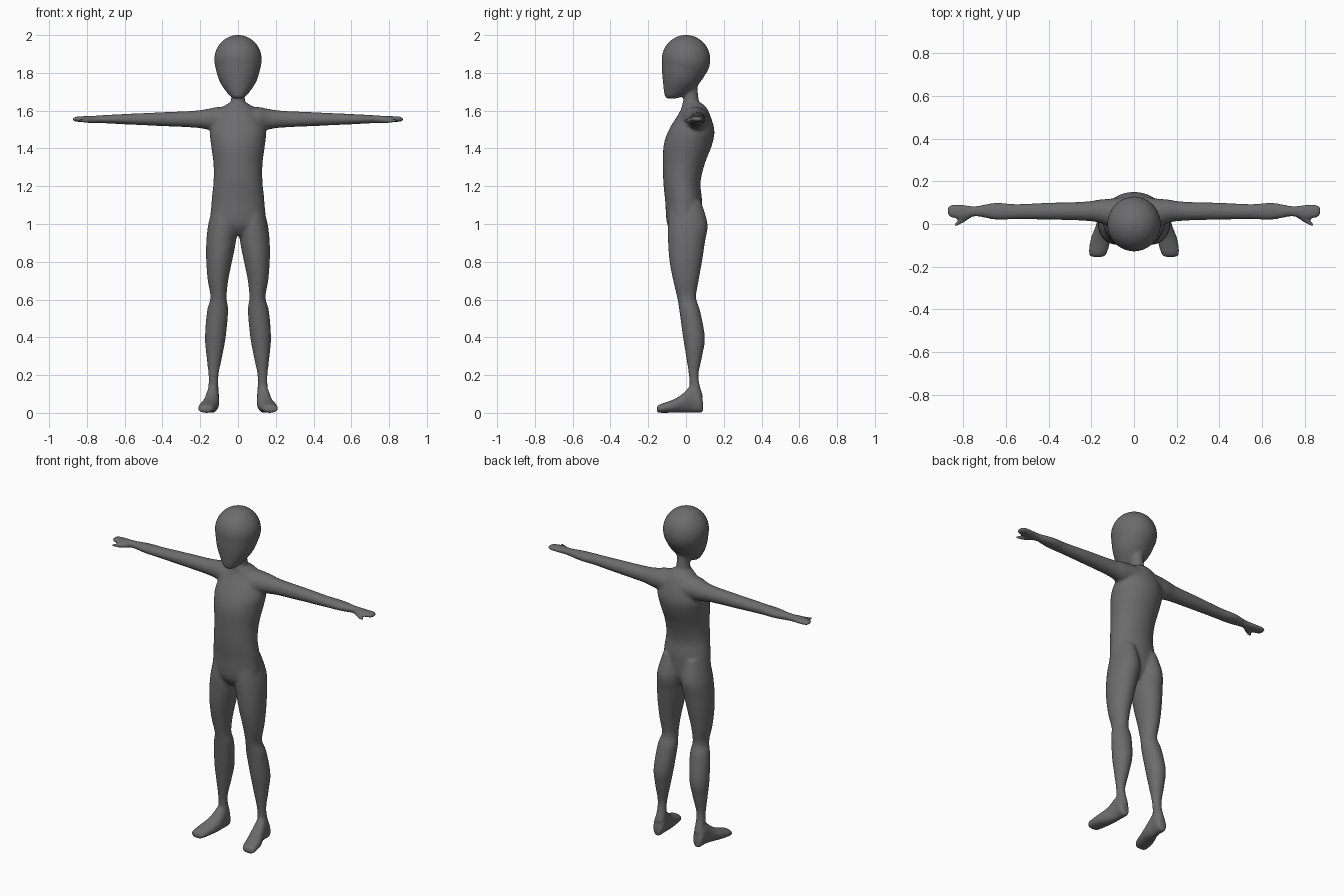
import bpy
import bmesh
from math import cos, sin, pi
from mathutils import Matrix, Vector

if "Cube" in bpy.data.objects:
    bpy.data.objects.remove(bpy.data.objects["Cube"])

SEGMENTS = 32
STEPS = 6
ARM_HEIGHT = 1.555


def spline(before, start, end, after, t):
    """Smooth in-between ring, blended value by value."""
    return [b + (c - a) * t / 2 + (a - 2.5 * b + 2 * c - d / 2) * t ** 2
            + (1.5 * (b - c) + (d - a) / 2) * t ** 3
            for a, b, c, d in zip(before, start, end, after)]


def refine(rings):
    """Add smooth rings between the given ones."""
    padded = [rings[0]] + rings + [rings[-1]]
    fine = []
    for group in zip(padded, padded[1:], padded[2:], padded[3:]):
        fine += [spline(*group, step / STEPS) for step in range(STEPS)]
    return fine + [rings[-1]]


def loft(bm, axis, rings, side=1):
    """Skin oval rings: position on the axis, then centre and radius on the other two axes."""
    first, second = [i for i in range(3) if i != axis]
    loops = []
    for position, centre_a, radius_a, centre_b, radius_b in refine(rings):
        loop = []
        for i in range(SEGMENTS):
            angle = 2 * pi * i / SEGMENTS
            point = Vector()
            point[axis] = position
            point[first] = centre_a + radius_a * cos(angle)
            point[second] = centre_b + radius_b * sin(angle)
            point.x *= side
            loop.append(bm.verts.new(point))
        loops.append(loop)
    for low, high in zip(loops, loops[1:]):
        for i in range(SEGMENTS):
            j = (i + 1) % SEGMENTS
            bm.faces.new((low[i], low[j], high[j], high[i]))
    bm.faces.new(loops[0])
    bm.faces.new(loops[-1])


def upright(rows):
    """Rings from height, x centre, half width, front and back."""
    return [(z, x, width, (front + back) / 2, (back - front) / 2)
            for z, x, width, front, back in rows]


def sideways(rows, height):
    """Rings from x, y centre, half depth and half thickness at one height."""
    return [(x, y, depth, height, thick) for x, y, depth, thick in rows]


def grounded(rows):
    """Rings from y, x centre, half width and top, resting on the floor."""
    return [(y, x, width, top / 2, top / 2) for y, x, width, top in rows]


# Trunk, neck and jaw profiles
torso = upright([
    (.94, 0, .06, -.06, .05), (1, 0, .14, -.1, .08), (1.12, 0, .14, -.11, .085),
    (1.22, 0, .13, -.12, .077), (1.32, 0, .13, -.122, .1),
    (1.42, 0, .143, -.118, .138), (1.5, 0, .147, -.09, .15),
    (1.6, 0, .1, -.03, .118), (1.64, 0, .05, -.02, .085)])
neck = upright([
    (1.56, 0, .07, -.03, .1), (1.66, 0, .037, -.014, .067), (1.78, 0, .037, -.014, .062)])
jaw = upright([
    (1.664, 0, .02, -.1, -.06), (1.672, 0, .036, -.11, -.025), (1.7, 0, .062, -.117, .025),
    (1.75, 0, .095, -.122, .075), (1.8, 0, .113, -.127, .106), (1.87, 0, .126, -.128, .129)])

# Limb profiles of the left side
leg = upright([
    (.09, .13, .03, .02, .09), (.19, .13, .026, .016, .066), (.3, .125, .042, 0, .086),
    (.4, .12, .055, -.016, .1), (.54, .108, .056, -.035, .075),
    (.61, .103, .043, -.047, .054), (.7, .106, .054, -.068, .067),
    (.8, .1, .068, -.087, .085), (.9, .09, .078, -.095, .1),
    (1, .08, .077, -.096, .114), (1.12, .075, .05, -.08, .08)])
foot = grounded([
    (-.155, .17, .025, .03), (-.14, .17, .043, .045), (-.07, .156, .048, .07),
    (-.02, .142, .042, .1), (.03, .135, .035, .145), (.07, .134, .034, .12),
    (.09, .135, .023, .06)])
arm = sideways([
    (.02, .055, .075, .06), (.1, .05, .07, .065), (.16, .06, .055, .055),
    (.23, .06, .045, .045), (.4, .06, .04, .037), (.55, .058, .036, .03),
    (.65, .06, .04, .025), (.74, .06, .025, .02), (.8, .056, .034, .017),
    (.86, .06, .03, .013), (.876, .06, .014, .005)], ARM_HEIGHT)
thumb = sideways([
    (.75, .055, .014, .013), (.8, .02, .015, .013), (.842, -.005, .009, .009)],
    ARM_HEIGHT - .008)

# Assemble all volumes
bm = bmesh.new()
for part in (torso, neck, jaw):
    loft(bm, 2, part)
cranium = Matrix.Translation((0, 0, 1.87)) @ Matrix.Diagonal((.126, .129, .131, 1))
bmesh.ops.create_uvsphere(bm, u_segments=SEGMENTS, v_segments=SEGMENTS, radius=1,
                          matrix=cranium)
for side in (1, -1):
    loft(bm, 2, leg, side)
    loft(bm, 1, foot, side)
    loft(bm, 0, arm, side)
    loft(bm, 0, thumb, side)
bmesh.ops.recalc_face_normals(bm, faces=bm.faces)
mesh = bpy.data.meshes.new("body")
bm.to_mesh(mesh)
bm.free()
body = bpy.data.objects.new("body", mesh)
bpy.context.collection.objects.link(body)

# Fuse the volumes into one skin and soften the joins
fuse = body.modifiers.new("fuse", "REMESH")
fuse.mode = "VOXEL"
fuse.voxel_size = .008
soften = body.modifiers.new("soften", "SMOOTH")
soften.factor = .5
soften.iterations = 8
bpy.context.view_layer.objects.active = body
body.select_set(True)
for modifier in (fuse.name, soften.name):
    bpy.ops.object.modifier_apply(modifier=modifier)
bpy.ops.object.shade_smooth()

# Plain dark grey skin
grey = bpy.data.materials.new("dark grey")
grey.use_nodes = True
colour = (.15, .15, .15, 1)
grey.diffuse_color = colour
grey.node_tree.nodes["Principled BSDF"].inputs["Base Color"].default_value = colour
body.data.materials.clear()
body.data.materials.append(grey)
